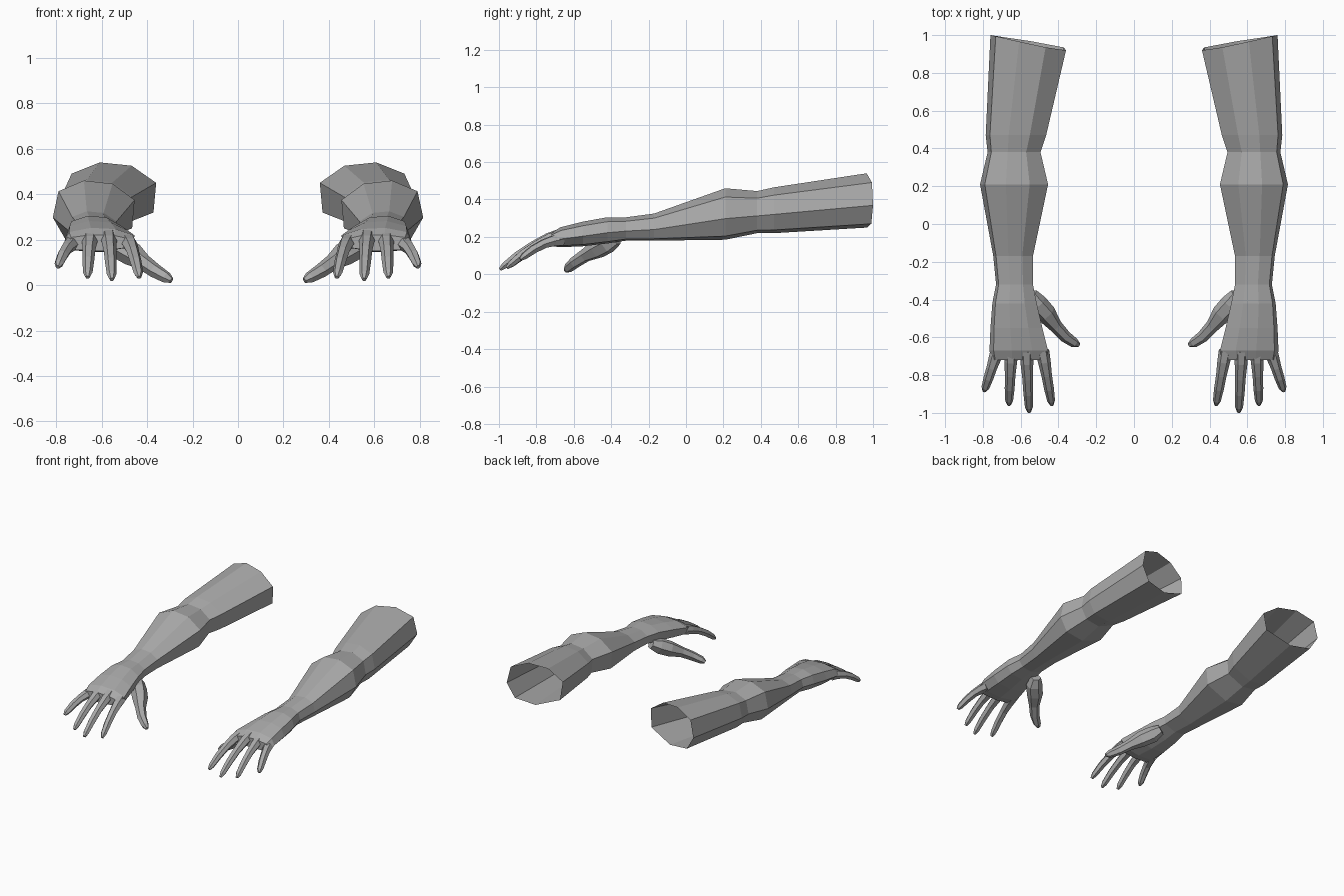
import bpy, bmesh, math
from mathutils import Vector

cube = bpy.data.objects.get("Cube")
if cube:
    bpy.data.objects.remove(cube)

skin = bpy.data.materials.new("plain_grey")
skin.use_nodes = True
GREY = (0.4, 0.4, 0.4, 1)
skin.diffuse_color = GREY
skin.node_tree.nodes["Principled BSDF"].inputs["Base Color"].default_value = GREY

# Eight-sided cross-section of the limb, as fractions of its width and height
SECTION = [(0, .69), (.27, .95), (.62, 1), (.93, .83),
           (1, .41), (.85, .07), (.47, 0), (.03, .24)]


def loft(name, rings, side, cap_start=True, cap_end=True):
    """Skin a list of point rings; side mirrors it across x."""
    bm = bmesh.new()
    loops = [[bm.verts.new((p[0] * side, p[1], p[2])) for p in r] for r in rings]
    for a, b in zip(loops, loops[1:]):
        n = len(a)
        for i in range(n):
            j = (i + 1) % n
            bm.faces.new((a[i], a[j], b[j], b[i]))
    if cap_start:
        bm.faces.new(loops[0])
    if cap_end:
        bm.faces.new(loops[-1])
    bmesh.ops.recalc_face_normals(bm, faces=bm.faces)
    mesh = bpy.data.meshes.new(name)
    bm.to_mesh(mesh)
    bm.free()
    mesh.materials.append(skin)
    obj = bpy.data.objects.new(name, mesh)
    bpy.context.collection.objects.link(obj)
    return obj


def limb_ring(y, x0, x1, z0, z1, slant=0):
    return [(x0 + u * (x1 - x0), y + slant * (u - 1 - .5 * w * (1 - u)),
             z0 + w * (z1 - z0)) for u, w in SECTION]


def digit_rings(path, sides=6, squash=1.0):
    """Rings across a path of (x, y, z, radius), level side to side."""
    pts = [Vector(p[:3]) for p in path]
    rings = []
    for i, p in enumerate(pts):
        d = (pts[min(i + 1, len(pts) - 1)] - pts[max(i - 1, 0)]).normalized()
        across = d.cross(Vector((0, 0, 1))).normalized()
        up = across.cross(d)
        ring = []
        for k in range(sides):
            a = 2 * math.pi * k / sides
            ring.append(p + path[i][3] * (math.cos(a) * across
                                          + squash * math.sin(a) * up))
        rings.append(ring)
    return rings


# Sleeve end, upper arm, elbow, forearm, wrist, back of hand, knuckles
ARM = [(1.0, .36, .76, .25, .54, .06),
       (.47, .465, .785, .22, .465),
       (.38, .495, .775, .22, .445),
       (.21, .455, .815, .185, .46),
       (-.17, .535, .745, .18, .325),
       (-.32, .535, .73, .18, .305),
       (-.42, .515, .75, .165, .305),
       (-.55, .485, .76, .15, .282),
       (-.67, .455, .765, .145, .252),
       (-.72, .465, .755, .15, .222)]

# Knuckle and tip of each finger
FINGERS = {"index": ((.485, -.67, .195), (.435, -.958, .035)),
           "middle": ((.570, -.67, .215), (.555, -.995, .025)),
           "ring": ((.650, -.67, .210), (.662, -.958, .035)),
           "little": ((.720, -.66, .185), (.793, -.885, .080))}

THUMB = [(.545, -.37, .19, .035), (.515, -.42, .165, .055),
         (.465, -.475, .135, .053), (.415, -.54, .10, .036),
         (.365, -.595, .063, .032), (.315, -.63, .033, .026),
         (.293, -.64, .02, .013)]

for side, label in ((1, "left"), (-1, "right")):
    loft(label + "_arm", [limb_ring(*r) for r in ARM], side, cap_start=False)

    for finger, (root, tip) in FINGERS.items():
        a, b = Vector(root), Vector(tip)
        path = []
        # Each finger arches above the straight line and narrows to its tip
        for t, r in ((0, .036), (.2, .034), (.45, .028), (.7, .026),
                     (.92, .021), (1, .010)):
            p = a.lerp(b, t)
            p.z += .1 * t * (1 - t)
            path.append((*p, r))
        loft(f"{label}_{finger}_finger", digit_rings(path, squash=.95), side)

    loft(label + "_thumb", digit_rings(THUMB), side)
